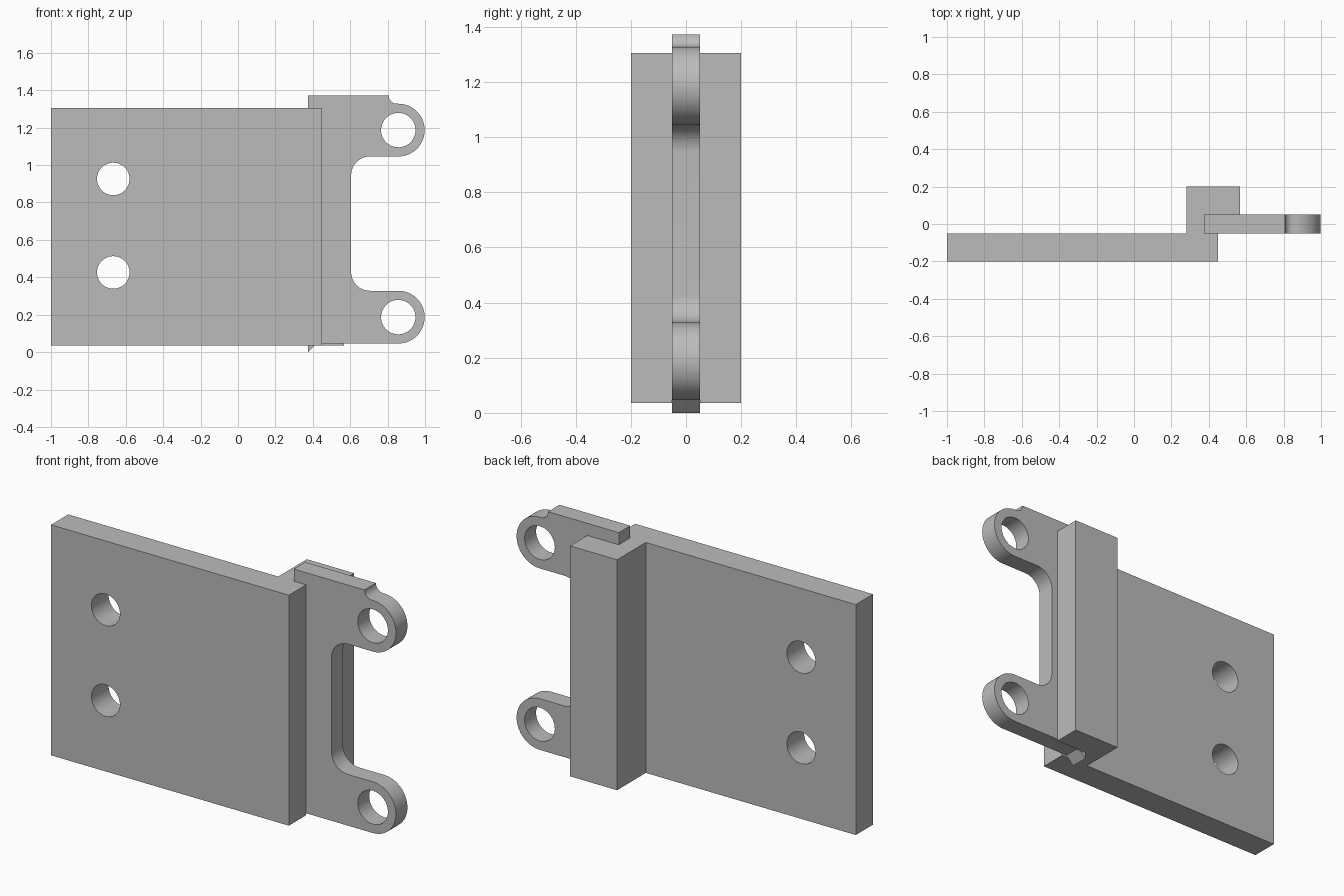
import bpy, bmesh
from math import cos, sin, radians
from mathutils import Vector

cube = bpy.data.objects.get("Cube")
if cube:
    bpy.data.objects.remove(cube, do_unlink=True)

grey = bpy.data.materials.new("plain grey")
grey.use_nodes = True
colour = (0.5, 0.5, 0.5, 1)
grey.diffuse_color = colour
for node in grey.node_tree.nodes:
    if node.type == "BSDF_PRINCIPLED":
        node.inputs["Base Color"].default_value = colour


def arc(cx, cz, r, start, end, steps=16):
    """Points along an arc, angles in degrees."""
    angles = [radians(start + (end - start) * i / steps) for i in range(steps + 1)]
    return [(cx + r * cos(a), cz + r * sin(a)) for a in angles]


def prism(name, points, push):
    """Extrude a closed 3D outline along a vector."""
    bm = bmesh.new()
    face = bm.faces.new([bm.verts.new(p) for p in points])
    grown = bmesh.ops.extrude_face_region(bm, geom=[face])["geom"]
    verts = [g for g in grown if isinstance(g, bmesh.types.BMVert)]
    bmesh.ops.translate(bm, verts=verts, vec=Vector(push))
    bmesh.ops.recalc_face_normals(bm, faces=bm.faces)
    mesh = bpy.data.meshes.new(name)
    bm.to_mesh(mesh)
    bm.free()
    mesh.materials.append(grey)
    obj = bpy.data.objects.new(name, mesh)
    bpy.context.collection.objects.link(obj)
    return obj


def select_only(obj):
    bpy.ops.object.select_all(action="DESELECT")
    obj.select_set(True)
    bpy.context.view_layer.objects.active = obj


def drill(obj, holes, r):
    """Cut round holes through the part along y."""
    for x, z in holes:
        ring = [(px, -0.5, pz) for px, pz in arc(x, z, r, 0, 360, 48)[:-1]]
        cutter = prism("hole_cutter", ring, (0, 1, 0))
        cutter.hide_render = True
        mod = obj.modifiers.new("hole", "BOOLEAN")
        mod.operation, mod.solver, mod.object = "DIFFERENCE", "EXACT", cutter
        select_only(obj)
        bpy.ops.object.modifier_apply(modifier=mod.name)
        bpy.data.objects.remove(cutter, do_unlink=True)
    select_only(obj)
    bpy.ops.object.shade_smooth_by_angle(angle=radians(30))


# Mounting plate with the slotted clamp block, one constant section
LOW, HIGH = 0.035, 1.305
section = [(-1, -0.2), (0.45, -0.2), (0.45, -0.05), (0.375, -0.05),
           (0.375, 0.05), (0.567, 0.05), (0.567, 0.2), (0.28, 0.2),
           (0.28, -0.05), (-1, -0.05)]
body = prism("mounting_plate", [(x, y, LOW) for x, y in section],
             (0, 0, HIGH - LOW))
drill(body, [(-0.667, 0.926), (-0.667, 0.426)], 0.087)

# Hinge leaf with two rounded lugs, held in the slot
LUG_X, LUG_R, TOP_Z, BOTTOM_Z = 0.857, 0.141, 1.187, 0.187
outline = [(0.375, 0), (0.422, BOTTOM_Z - LUG_R)]
outline += arc(LUG_X, BOTTOM_Z, LUG_R, -90, 90, 32)
outline += arc(0.705, 0.428, 0.1, 270, 180)
outline += arc(0.705, 0.946, 0.1, 180, 90)
outline += arc(LUG_X, TOP_Z, LUG_R, -90, 90, 32)
outline += arc(0.85, 1.372, 0.044, 270, 180, 10)
outline += [(0.375, 1.372)]
leaf = prism("hinge_leaf", [(x, -0.05, z) for x, z in outline], (0, 0.1, 0))
drill(leaf, [(LUG_X, TOP_Z), (LUG_X, BOTTOM_Z)], 0.092)
